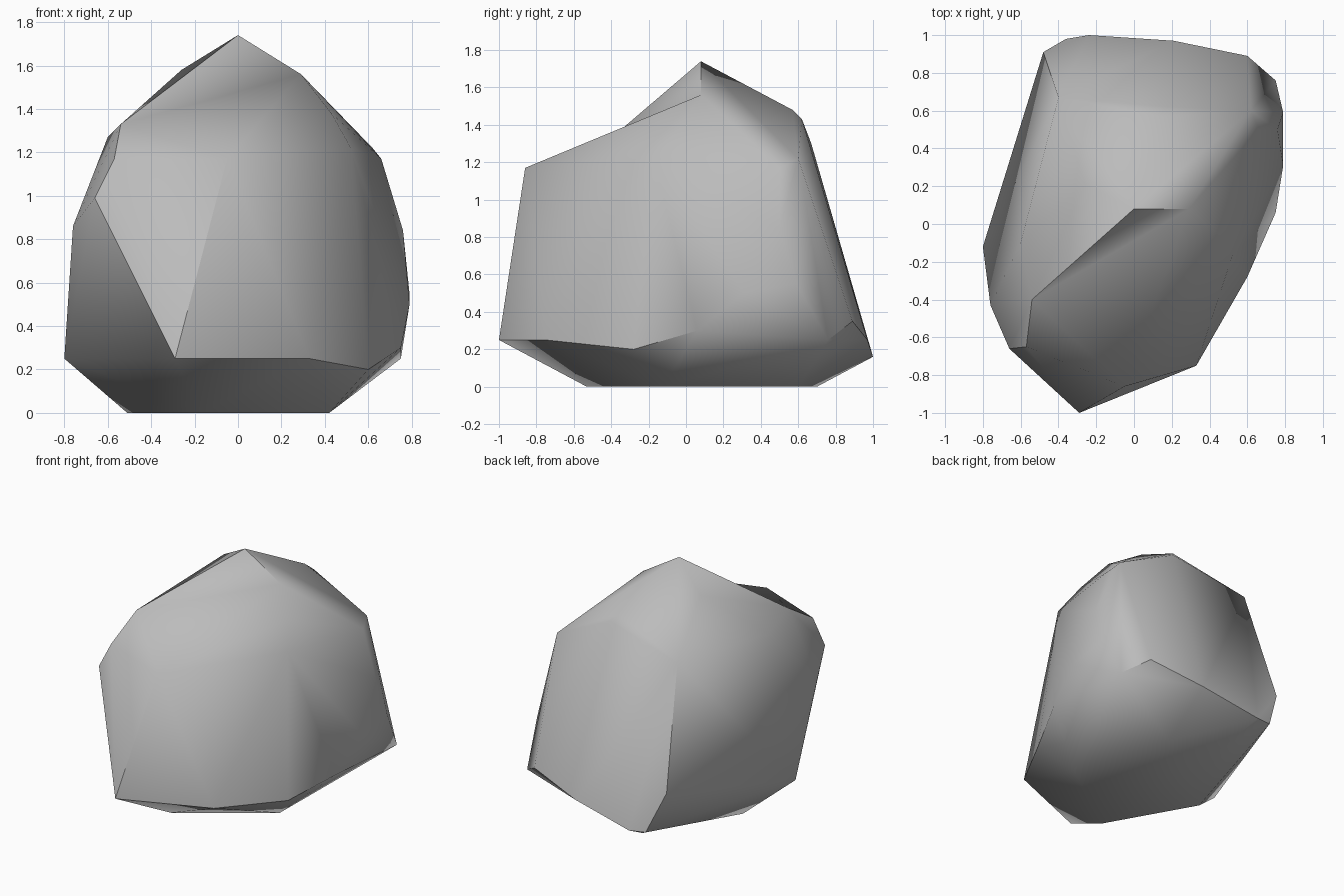
import bpy
import bmesh
from math import radians
from mathutils import Vector

# Start without the default cube
default_cube = bpy.data.objects.get("Cube")
if default_cube:
    bpy.data.objects.remove(default_cube, do_unlink=True)


def make_material(name, level):
    """Plain grey material with one flat colour."""
    colour = (level, level, level, 1.0)
    material = bpy.data.materials.new(name)
    material.use_nodes = True
    material.diffuse_color = colour
    for node in material.node_tree.nodes:
        if node.type == "BSDF_PRINCIPLED":
            node.inputs["Base Color"].default_value = colour
            node.inputs["Roughness"].default_value = 0.9
    return material


# Chiselled corners of the boulder, level by level
peak = (0, .08, 1.74)
brow = (-.05, -.86, 1.17)
crown = [peak, (.29, .08, 1.56), (-.26, .21, 1.58),
         (.14, .57, 1.48), (.18, .62, 1.43)]
shoulder = [brow, (-.54, -.4, 1.33), (-.6, -.1, 1.27), (-.4, .67, 1.3),
            (-.57, -.65, 1.17), (.43, -.04, 1.38), (.52, -.17, 1.22),
            (.62, .6, 1.22), (.66, .5, 1.17)]
belly = [(-.66, -.66, .99), (-.76, -.43, .86), (.76, .5, .84),
         (.79, .59, .55), (.79, .31, .5), (-.48, .91, .46)]
foot = [(-.29, -1, .25), (.33, -.75, .25), (.6, -.28, .2), (.75, .06, .3),
        (.75, .76, .25), (.6, .89, .35), (.21, .97, .25), (-.24, 1, .16),
        (-.36, .98, .17), (-.8, -.12, .25)]
base = [(-.51, .07, 0), (-.17, -.53, 0), (.42, -.12, 0), (.2, .6, 0),
        (-.14, .7, 0)]


def build_boulder(name, levels, material):
    """Wrap the corners in a faceted skin, then hollow the slope below the peak."""
    bm = bmesh.new()
    for level in levels:
        for corner in level:
            bm.verts.new(corner)
    hull = bmesh.ops.convex_hull(bm, input=bm.verts[:])
    leftovers = {item for item in hull["geom_interior"] + hull["geom_unused"]
                 if isinstance(item, bmesh.types.BMVert) and item.is_valid}
    bmesh.ops.delete(bm, geom=list(leftovers), context="VERTS")

    # Turn the ridge from peak to brow crosswise, leaving a shallow hollow
    ends = [min(bm.verts, key=lambda v: (v.co - Vector(point)).length)
            for point in (peak, brow)]
    ridge = bm.edges.get(ends)
    if ridge:
        bmesh.utils.edge_rotate(ridge, True)

    bmesh.ops.recalc_face_normals(bm, faces=bm.faces[:])
    mesh = bpy.data.meshes.new(name)
    bm.to_mesh(mesh)
    bm.free()
    mesh.materials.append(material)
    boulder = bpy.data.objects.new(name, mesh)
    bpy.context.collection.objects.link(boulder)
    return boulder


# One solid grey boulder, soft over shallow edges and crisp at steep ones
stone_grey = make_material("stone_grey", 0.5)
boulder = build_boulder("boulder", [crown, shoulder, belly, foot, base], stone_grey)
bpy.ops.object.select_all(action="DESELECT")
boulder.select_set(True)
bpy.context.view_layer.objects.active = boulder
bpy.ops.object.shade_smooth_by_angle(angle=radians(44))
